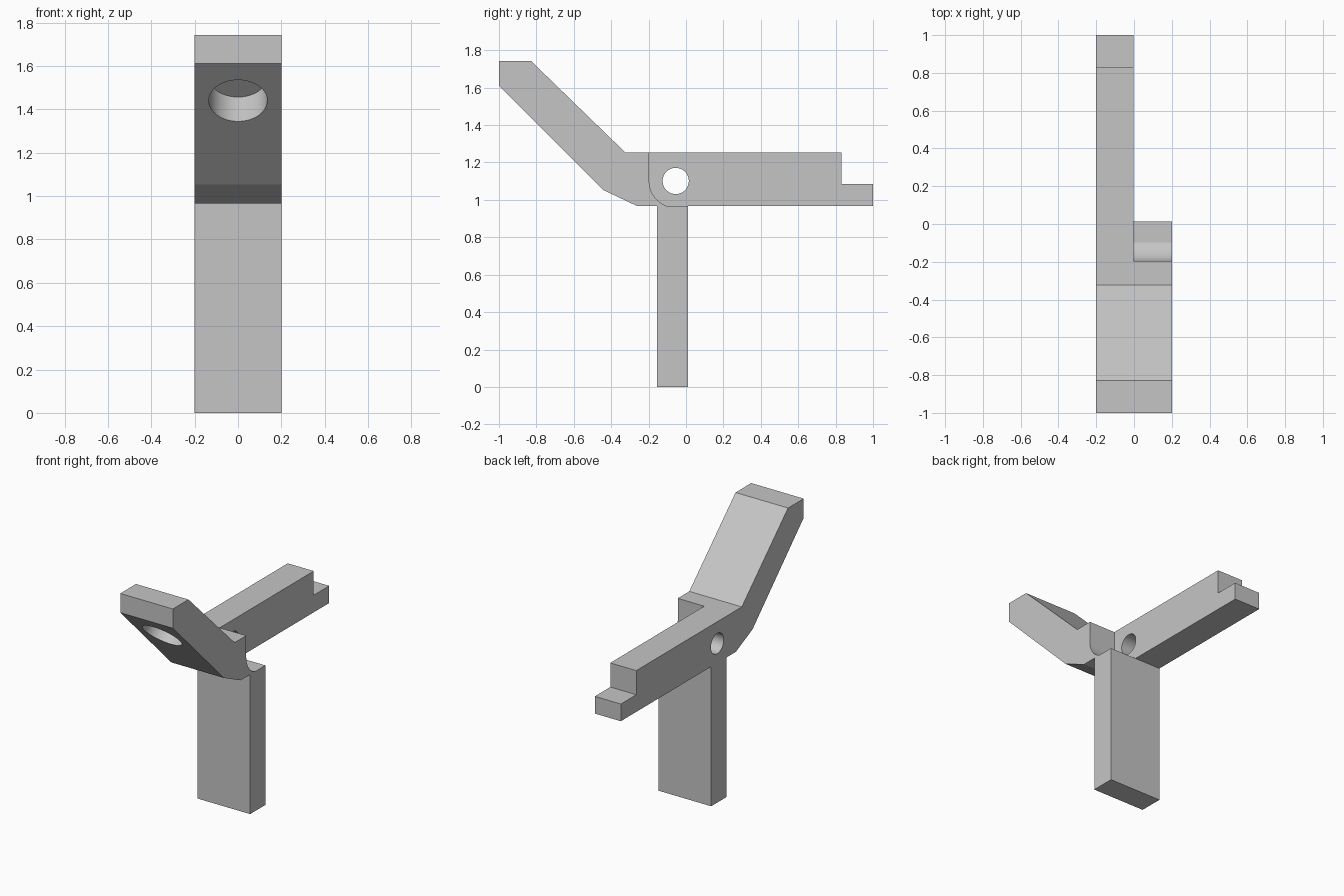
import bpy
import bmesh
import math
from mathutils import Matrix, Vector

if "Cube" in bpy.data.objects:
    bpy.data.objects.remove(bpy.data.objects["Cube"])

HALF = 0.201          # half the width
UNDER = 0.966         # underside height of the arm
PIVOT = (-0.055, 1.101)

grey = bpy.data.materials.new("plain grey")
grey.use_nodes = True
colour = (0.56, 0.56, 0.56, 1)
grey.diffuse_color = colour
grey.node_tree.nodes["Principled BSDF"].inputs["Base Color"].default_value = colour


def finish(name, bm):
    bmesh.ops.recalc_face_normals(bm, faces=bm.faces)
    mesh = bpy.data.meshes.new(name)
    bm.to_mesh(mesh)
    bm.free()
    mesh.materials.append(grey)
    obj = bpy.data.objects.new(name, mesh)
    bpy.context.collection.objects.link(obj)
    return obj


def prism(name, profile, x0, x1):
    """Extrude a (y, z) profile along x."""
    bm = bmesh.new()
    face = bm.faces.new([bm.verts.new((x0, y, z)) for y, z in profile])
    new = bmesh.ops.extrude_face_region(bm, geom=[face])["geom"]
    verts = [v for v in new if isinstance(v, bmesh.types.BMVert)]
    bmesh.ops.translate(bm, vec=(x1 - x0, 0, 0), verts=verts)
    return finish(name, bm)


def rod(name, centre, direction, radius, length):
    """Cylinder centred on a point, pointing along a direction."""
    turn = Vector(direction).to_track_quat('Z', 'Y').to_matrix().to_4x4()
    bm = bmesh.new()
    bmesh.ops.create_cone(bm, cap_ends=True, segments=64, radius1=radius,
                          radius2=radius, depth=length,
                          matrix=Matrix.Translation(centre) @ turn)
    return finish(name, bm)


def arc(centre, radius, start, end, steps):
    angles = [math.radians(start + (end - start) * i / steps) for i in range(steps + 1)]
    return [(centre[0] + radius * math.cos(a), centre[1] + radius * math.sin(a)) for a in angles]


def cut(target, cutter):
    cutter.hide_render = True
    mod = target.modifiers.new("cut", 'BOOLEAN')
    mod.operation = 'DIFFERENCE'
    mod.solver = 'EXACT'
    mod.object = cutter
    bpy.context.view_layer.objects.active = target
    bpy.ops.object.modifier_apply(modifier=mod.name)
    bpy.data.objects.remove(cutter)


# Raised head and long arm, as one bent bar
bar = prism("bent_bar", [
    (-1, 1.743), (-0.829, 1.743), (-0.323, 1.252), (0.831, 1.252),
    (0.831, 1.085), (1, 1.085), (1, UNDER), (-0.259, UNDER),
    (-0.441, 1.052), (-1, 1.61)], -HALF, HALF)

# Half-width recess with a rounded lower corner
recess = arc(PIVOT, 0.142, 180, 270, 24)
recess = [(recess[0][0], 1.4)] + recess + [(PIVOT[0], 0.9), (1.2, 0.9), (1.2, 1.4)]
cut(bar, prism("recess_cutter", recess, -0.002, 0.3))

# Pivot hole through the arm
cut(bar, rod("pivot_cutter", (-0.1, *PIVOT), (1, 0, 0), 0.07, 0.6))

# Blind round socket under the sloping head
cut(bar, rod("socket_cutter", (0, -0.829, 1.44), (0, 1, 1), 0.135, 0.316))

# Upright post
post = prism("post", [(-0.154, 0), (0.012, 0), (0.012, UNDER), (-0.154, UNDER)], -HALF, HALF)

# Smooth the round surfaces, keep the edges crisp
for obj in bpy.context.selected_objects:
    obj.select_set(False)
bar.select_set(True)
bpy.context.view_layer.objects.active = bar
bpy.ops.object.shade_smooth_by_angle(angle=math.radians(18))
